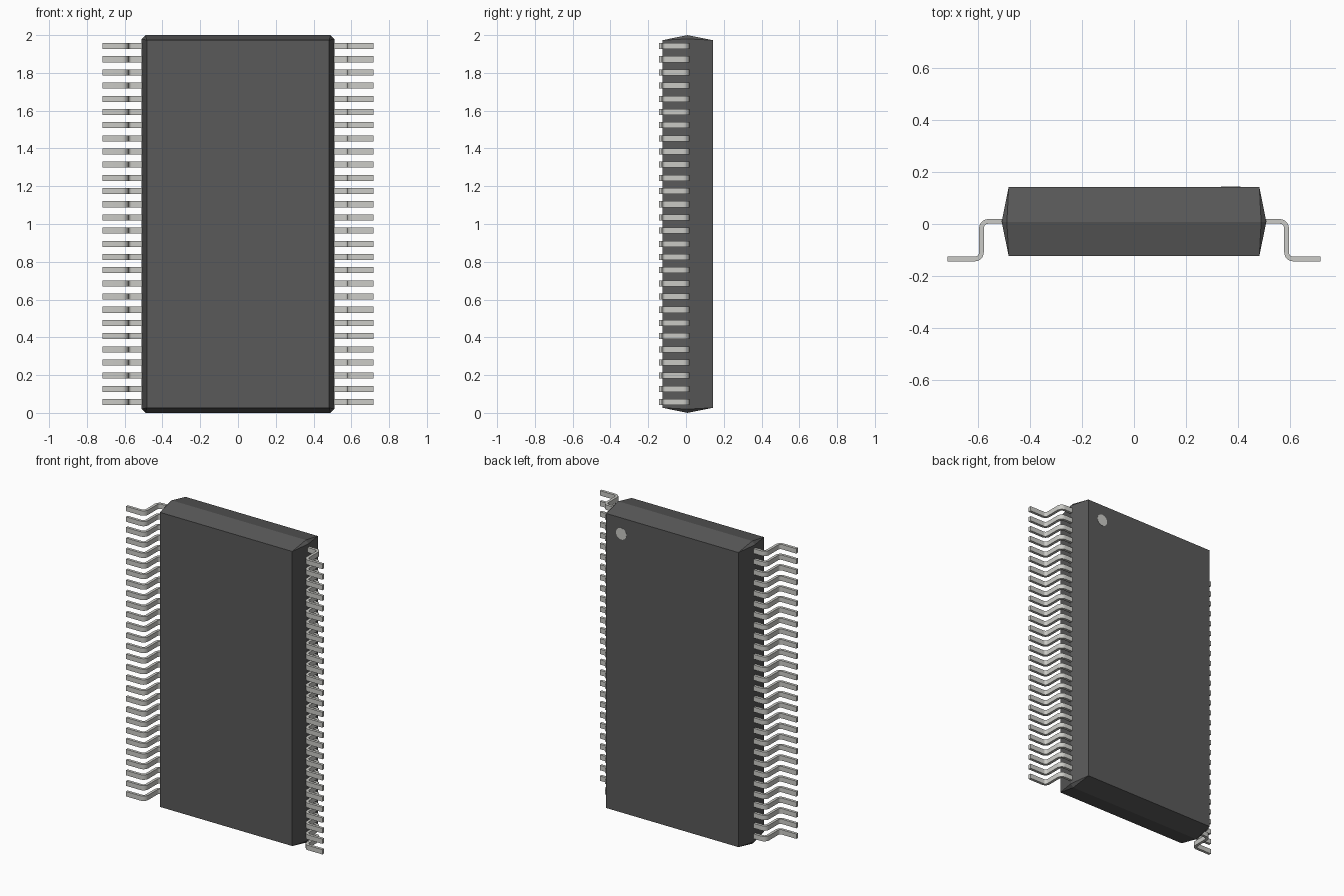
import bpy, bmesh
from math import sin, cos, radians

if "Cube" in bpy.data.objects:
    bpy.data.objects.remove(bpy.data.objects["Cube"])


def material(name, value):
    m = bpy.data.materials.new(name)
    m.diffuse_color = (*value, 1)
    m.use_nodes = True
    m.node_tree.nodes["Principled BSDF"].inputs["Base Color"].default_value = m.diffuse_color
    return m


def add_object(name, bm, mat):
    bmesh.ops.recalc_face_normals(bm, faces=bm.faces)
    me = bpy.data.meshes.new(name)
    bm.to_mesh(me)
    bm.free()
    ob = bpy.data.objects.new(name, me)
    bpy.context.collection.objects.link(ob)
    me.materials.append(mat)
    return ob


dark = material("dark_plastic", (0.1, 0.1, 0.1))
metal = material("lead_metal", (0.6, 0.6, 0.57))

# Body: two tapered halves meeting at a parting line with chamfered corners
HX, HZ, INSET, CH = 0.51, 1.0, 0.027, 0.02
Y_FRONT, Y_MID, Y_BACK = -0.124, 0.008, 0.143
bm = bmesh.new()
for sx in (-1, 1):
    for sz in (-1, 1):
        for x, y, z in ((HX - INSET, Y_FRONT, HZ - INSET),
                        (HX - INSET, Y_BACK, HZ - INSET),
                        (HX - CH, Y_MID, HZ),
                        (HX, Y_MID, HZ - CH)):
            bm.verts.new((sx * x, y, 1 + sz * z))
bmesh.ops.convex_hull(bm, input=bm.verts)
bmesh.ops.dissolve_limit(bm, angle_limit=radians(1), verts=bm.verts, edges=bm.edges)
add_object("body", bm, dark)

# Orientation dot on the back face
bm = bmesh.new()
bmesh.ops.create_cone(bm, cap_ends=True, segments=32, radius1=0.038, radius2=0.038, depth=0.004)
dot = add_object("orientation_dot", bm, metal)
dot.rotation_euler.x = radians(90)
dot.location = (0.373, Y_BACK - 0.001, 1.868)

# Lead: gull-wing strip swept along two bends
H, W, R = 0.009, 0.016, 0.026          # half thickness, half width, bend radius
Y_TOP, Y_FOOT, X_LEG = 0.01, -0.135, 0.588
Z0, PITCH, COUNT = 0.0575, 0.0698, 28
STEPS = 6
pairs = [((0.48, Y_TOP + H), (0.48, Y_TOP - H))]
for i in range(STEPS + 1):
    a = radians(90 - 90 * i / STEPS)
    pairs.append(tuple((X_LEG - R + r * cos(a), Y_TOP - R + r * sin(a)) for r in (R + H, R - H)))
for i in range(STEPS + 1):
    a = radians(180 + 90 * i / STEPS)
    pairs.append(tuple((X_LEG + R + r * cos(a), Y_FOOT + R + r * sin(a)) for r in (R - H, R + H)))
pairs.append(((0.718, Y_FOOT + H), (0.718, Y_FOOT - H)))

bm = bmesh.new()
rings = [[bm.verts.new((p[0], p[1], Z0 + s * W)) for p, s in ((o, -1), (o, 1), (n, 1), (n, -1))]
         for o, n in pairs]
for a, b in zip(rings, rings[1:]):
    for k in range(4):
        j = (k + 1) % 4
        bm.faces.new((a[k], a[j], b[j], b[k]))
bm.faces.new(rings[0])
bm.faces.new(rings[-1])
leads = add_object("leads", bm, metal)

bpy.ops.object.select_all(action='DESELECT')
leads.select_set(True)
bpy.context.view_layer.objects.active = leads
bpy.ops.object.shade_smooth_by_angle(angle=radians(30))

# Repeat up the side and mirror to the other side
arr = leads.modifiers.new("row", 'ARRAY')
arr.count = COUNT
arr.use_relative_offset = False
arr.use_constant_offset = True
arr.constant_offset_displace = (0, 0, PITCH)
mir = leads.modifiers.new("both_sides", 'MIRROR')
mir.use_axis = (True, False, False)
mir.use_mirror_merge = False
